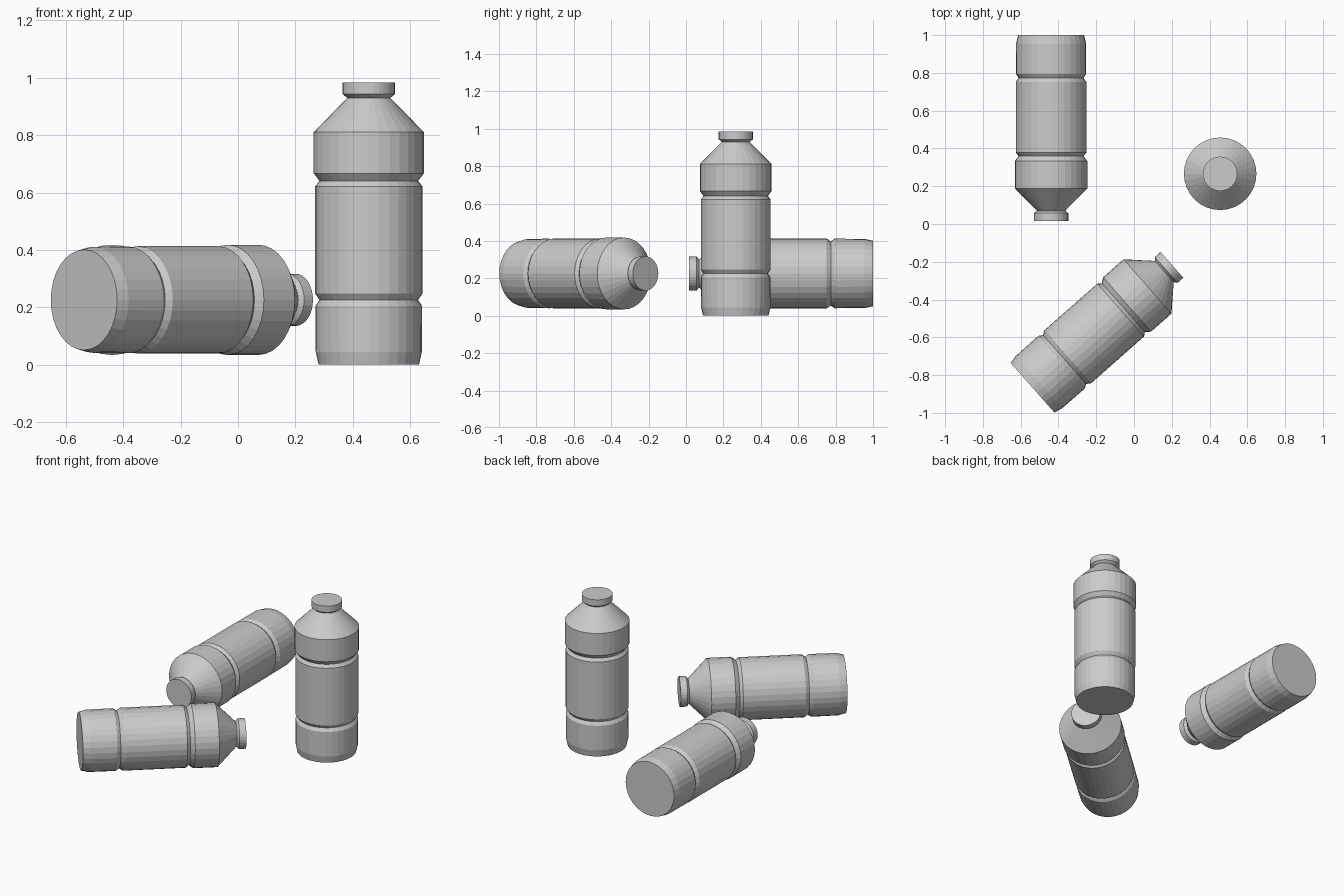
import bpy, bmesh
from math import sin, cos, pi, radians
from mathutils import Matrix, Vector

if "Cube" in bpy.data.objects:
    bpy.data.objects.remove(bpy.data.objects["Cube"])

SIDES = 32

# (radius, height) outlines along the bottle axis
BODY = [(.175, 0), (.185, .045), (.186, .205), (.172, .226), (.187, .248),
        (.187, .622), (.172, .641), (.192, .667), (.192, .811), (.075, .930)]
CAP = [(.075, .930), (.091, .943), (.091, .984)]


def lathe(name, profile, matrix):
    bm = bmesh.new()
    rings = [[bm.verts.new((r * cos(2 * pi * i / SIDES), r * sin(2 * pi * i / SIDES), z))
              for i in range(SIDES)] for r, z in profile]
    for a, b in zip(rings, rings[1:]):
        for i in range(SIDES):
            j = (i + 1) % SIDES
            bm.faces.new((a[i], a[j], b[j], b[i]))
    bm.faces.new(rings[0][::-1])
    bm.faces.new(rings[-1])
    mesh = bpy.data.meshes.new(name)
    bm.to_mesh(mesh)
    bm.free()
    obj = bpy.data.objects.new(name, mesh)
    obj.matrix_world = matrix
    bpy.context.collection.objects.link(obj)


def bottle(name, base, axis):
    turn = Vector(axis).to_track_quat('Z', 'Y').to_matrix().to_4x4()
    matrix = Matrix.Translation(base) @ turn
    lathe(name + "_body", BODY, matrix)
    lathe(name + "_cap", CAP, matrix)


# One upright bottle and two lying ones
angle = radians(41.4)
bottle("standing_bottle", (.456, .266, 0), (0, 0, 1))
bottle("back_lying_bottle", (-.439, 1, .226), (0, -1, 0))
bottle("front_lying_bottle", (-.537, -.867, .226), (cos(angle), sin(angle), 0))
